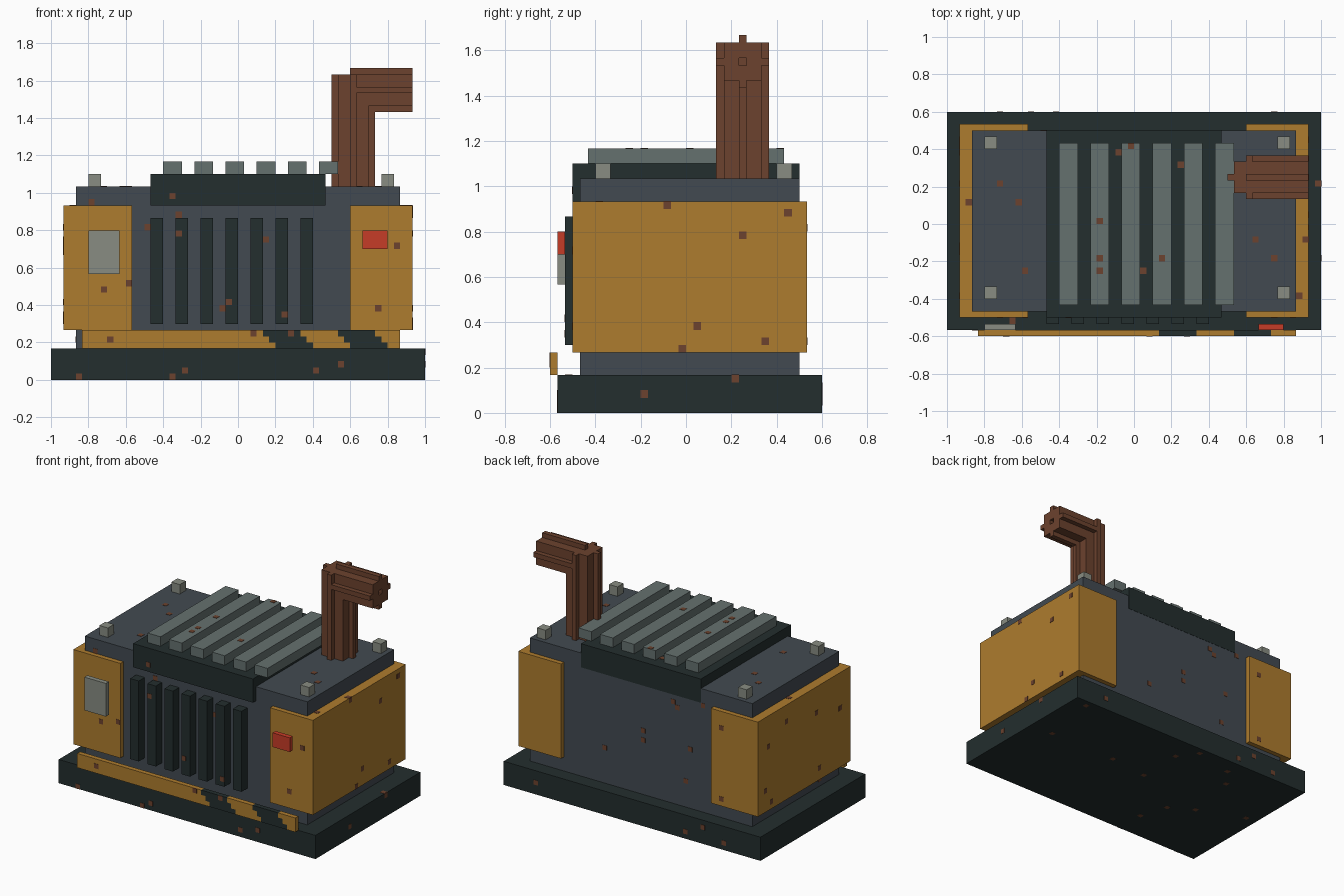
import bpy, bmesh, random
from mathutils import Vector

random.seed(4)
UNIT = 1 / 30  # one block edge; all sizes below are in blocks
solids = []    # bounds of every placed block, used to seat the rust specks

if "Cube" in bpy.data.objects:
    bpy.data.objects.remove(bpy.data.objects["Cube"])


def material(name, hexcode):
    rgb = [int(hexcode[i:i + 2], 16) / 255 for i in (0, 2, 4)]
    lin = [c / 12.92 if c < 0.04 else ((c + 0.055) / 1.055) ** 2.4 for c in rgb]
    mat = bpy.data.materials.new(name)
    mat.use_nodes = True
    mat.diffuse_color = (*lin, 1)
    mat.node_tree.nodes["Principled BSDF"].inputs["Base Color"].default_value = (*lin, 1)
    return mat


charcoal = material("charcoal", "232E2E")
slate = material("slate_grey", "424A51")
ochre = material("ochre_yellow", "AE7C2E")
steel = material("steel_grey", "65716F")
pale = material("pale_grey", "888C82")
red = material("warning_red", "C63C27")
rust = material("rust_brown", "6C422E")


def blocks(name, mat, boxes):
    """One object made of boxes given as (low corner, high corner)."""
    bm = bmesh.new()
    for low, high in boxes:
        low, high = Vector(low), Vector(high)
        solids.append((low, high))
        cube = bmesh.ops.create_cube(bm, size=1)["verts"]
        for v in cube:
            v.co = ((low + high) / 2 + v.co * (high - low)) * UNIT
    mesh = bpy.data.meshes.new(name)
    bm.to_mesh(mesh)
    bm.free()
    mesh.materials.append(mat)
    obj = bpy.data.objects.new(name, mesh)
    bpy.context.collection.objects.link(obj)
    return obj


# Base and housing
blocks("base", charcoal, [((-30, -17, 0), (30, 18, 5))])
blocks("housing", slate, [((-26, -14, 5), (26, 15, 31))])
blocks("right_cover", ochre, [((-28, -15, 8), (-17, 16, 28))])
blocks("left_cover", ochre, [((18, -15, 8), (28, 16, 28))])

# Roof grille
blocks("roof_plate", charcoal, [((-14, -15, 28), (14, 15.05, 33))])
for i in range(6):
    x = -12 + 5 * i
    blocks(f"roof_slat_{i}", steel, [((x, -13, 33), (x + 3, 13, 35))])
for i, x in enumerate((-24, 23)):
    for j, y in enumerate((-12, 12)):
        blocks(f"roof_bolt_{i}_{j}", pale, [((x, y, 31), (x + 2, y + 2, 33))])

# Front vents, panel and warning plate
for i in range(7):
    x = -14 + 4 * i
    blocks(f"front_vent_{i}", charcoal, [((x, -16, 9), (x + 2, -14, 26))])
blocks("control_panel", pale, [((-24, -17, 17), (-19, -16, 24))])
blocks("warning_plate", red, [((20, -17, 21), (24, -16, 24))])

# Front bumper with slanted stripes, one row of blocks at a time
yellow_parts, dark_parts = [], []
for row in range(3):
    z, shift = 7 - row, row
    edges = [-25, 4 + shift, 10 + shift, 16 + shift, 22 + shift, 26]
    for k in range(5):
        part = ((edges[k], -18, z), (edges[k + 1], -17, z + 1))
        (dark_parts if k % 2 else yellow_parts).append(part)
blocks("bumper", ochre, yellow_parts)
blocks("bumper_stripes", charcoal, dark_parts)

# Exhaust: ribbed upright and hollow sideways outlet
blocks("exhaust_upright", rust, [
    ((16, 5, 31), (21, 10, 49)),
    ((15, 7, 31), (22, 8, 49)),
    ((18, 4, 31), (19, 11, 49))])
outlet = [(5, 44, 7, 49), (8, 44, 10, 49), (7, 43, 8, 46),
          (7, 47, 8, 50), (4, 46, 5, 47), (10, 46, 11, 47)]
blocks("exhaust_outlet", rust, [((18, a, b), (28, c, d)) for a, b, c, d in outlet])

# Rust specks: thin square plates seated on the outermost surface
bodies = list(solids)


def specks(name, axis, sign, cells):
    plates = []
    others = [a for a in range(3) if a != axis]
    for cell in cells:
        mid = [c + 0.5 for c in cell]
        hits = [(hi if sign > 0 else lo)[axis] for lo, hi in bodies
                if all(lo[a] < m < hi[a] for a, m in zip(others, mid))]
        if not hits:
            continue
        depth = max(hits) if sign > 0 else min(hits)
        low, high = [0] * 3, [0] * 3
        for a, c in zip(others, cell):
            low[a], high[a] = c, c + 1
        # the underside stays flush with the ground
        out = 0.01 if name == "bottom_specks" else 0.06
        low[axis], high[axis] = sorted((depth - sign * 0.06, depth + sign * out))
        plates.append((low, high))
    blocks(name, rust, plates)


def scatter(count, u, v):
    return [(random.randint(-u, u - 1), random.randint(*v)) for _ in range(count)]


specks("front_specks", 1, -1, [
    (-26, 0), (-11, 0), (-9, 1), (12, 1), (16, 2), (-21, 6), (2, 7), (8, 7),
    (-22, 14), (-18, 15), (22, 11), (25, 21), (7, 10), (-2, 12), (-3, 11),
    (-10, 23), (-10, 26), (-11, 29), (-15, 24), (4, 22), (-24, 28)])
specks("left_specks", 0, 1, [
    (-6, 2), (6, 4), (-1, 8), (1, 11), (10, 9), (7, 23), (13, 26), (-3, 27)])
specks("top_specks", 2, 1, [
    (-22, 6), (-19, 3), (-27, 3), (-18, -8), (-20, -16), (-3, 11), (-1, 12),
    (7, 9), (-6, 0), (-6, -6), (-6, -8), (1, -8), (4, -6), (19, -3), (22, -6),
    (26, -12), (27, -3), (29, 6)])
specks("back_specks", 1, 1, scatter(14, 26, (1, 29)))
specks("right_specks", 0, -1, scatter(9, 14, (1, 27)))
specks("bottom_specks", 2, -1, scatter(12, 28, (-16, 16)))
